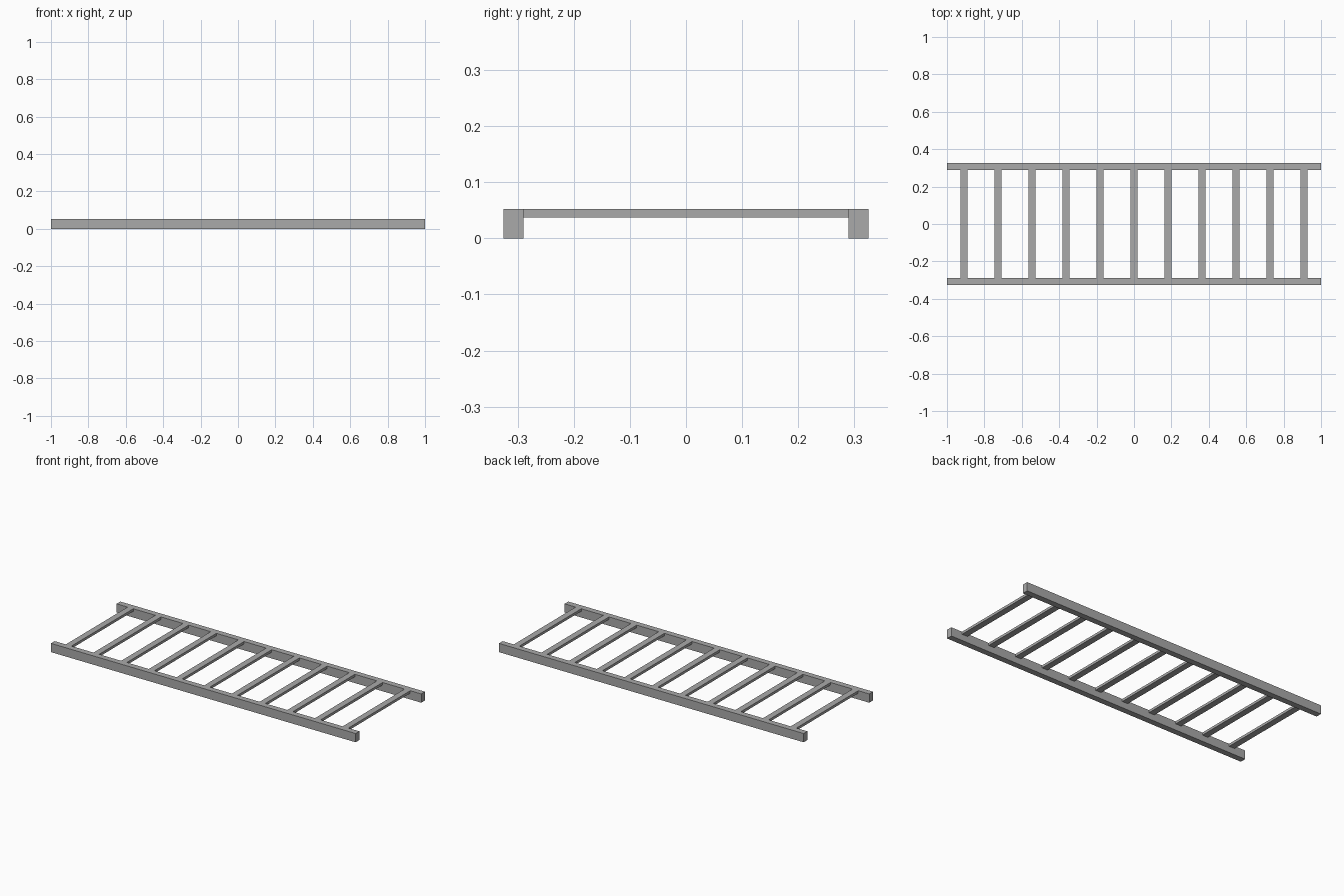
import bpy

if "Cube" in bpy.data.objects:
    bpy.data.objects.remove(bpy.data.objects["Cube"])

# Dimensions
LENGTH = 2.0
HALF_WIDTH = 0.325
RAIL_WIDTH = 0.035
RAIL_HEIGHT = 0.052
RUNG_WIDTH = 0.037
RUNG_BOTTOM = 0.037
RUNG_COUNT = 11

grey = bpy.data.materials.new("grey metal")
grey.diffuse_color = (0.4, 0.4, 0.4, 1.0)
grey.use_nodes = True
grey.node_tree.nodes["Principled BSDF"].inputs["Base Color"].default_value = grey.diffuse_color


def box(name, low, high):
    """Axis-aligned box between two corners."""
    centre = [(a + b) / 2 for a, b in zip(low, high)]
    bpy.ops.mesh.primitive_cube_add(size=1, location=centre)
    obj = bpy.context.object
    obj.name = name
    obj.scale = [b - a for a, b in zip(low, high)]
    bpy.ops.object.transform_apply(location=False, rotation=False, scale=True)
    obj.data.materials.append(grey)
    return obj


inner = HALF_WIDTH - RAIL_WIDTH

# Side rails
box("front_rail", (-LENGTH / 2, -HALF_WIDTH, 0), (LENGTH / 2, -inner, RAIL_HEIGHT))
box("back_rail", (-LENGTH / 2, inner, 0), (LENGTH / 2, HALF_WIDTH, RAIL_HEIGHT))

# Evenly spaced rungs, flush with the rail tops
spacing = LENGTH / RUNG_COUNT
for i in range(RUNG_COUNT):
    x = (i - (RUNG_COUNT - 1) / 2) * spacing
    box(f"rung_{i + 1}",
        (x - RUNG_WIDTH / 2, -inner, RUNG_BOTTOM),
        (x + RUNG_WIDTH / 2, inner, RAIL_HEIGHT))
